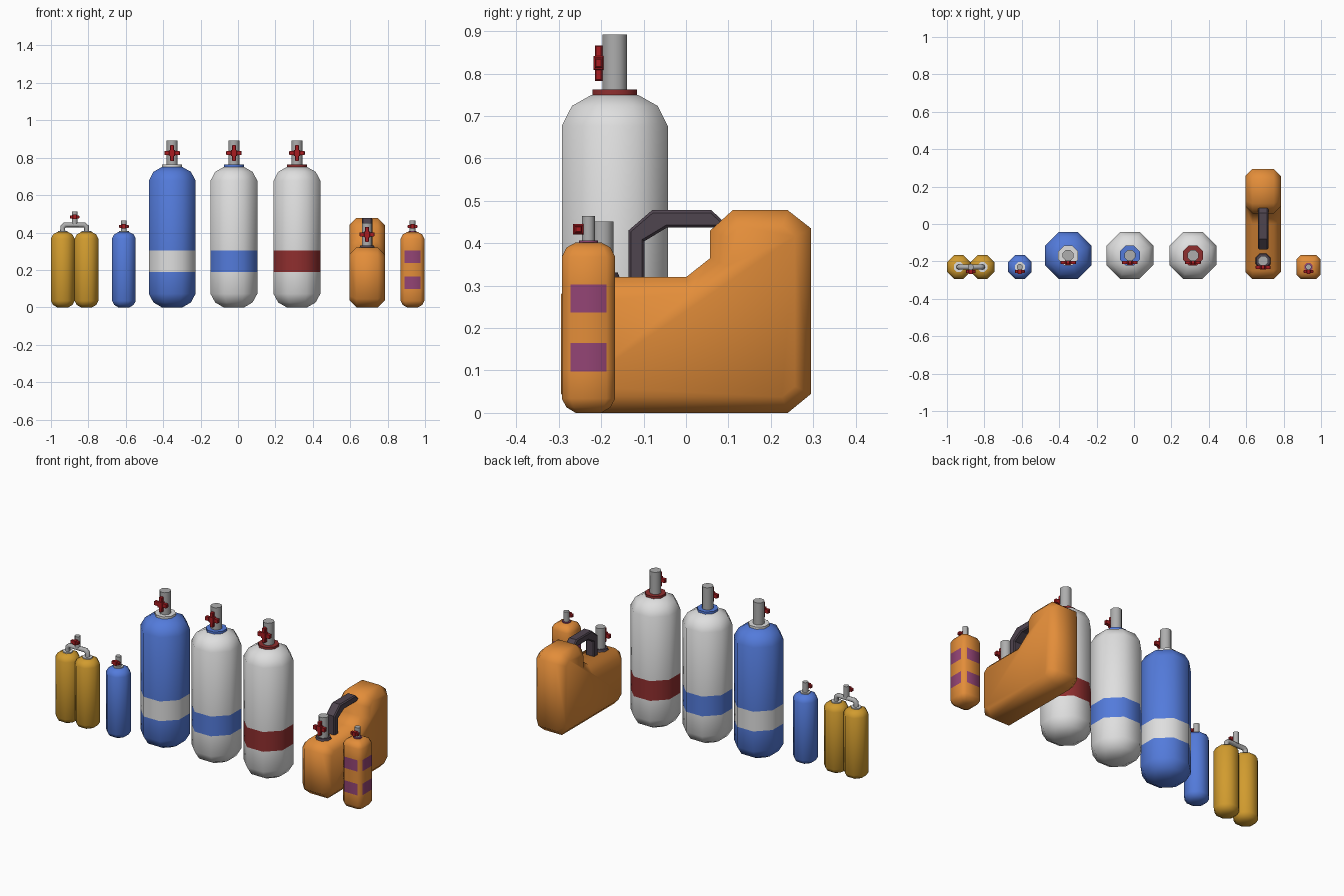
import bpy, bmesh, math

if "Cube" in bpy.data.objects:
    bpy.data.objects.remove(bpy.data.objects["Cube"])


def material(name, rgb):
    m = bpy.data.materials.new(name)
    m.diffuse_color = tuple((c / 255) ** 2.2 for c in rgb) + (1,)
    m.use_nodes = True
    m.node_tree.nodes["Principled BSDF"].inputs["Base Color"].default_value = m.diffuse_color
    return m


ORANGE = material("orange paint", (226, 140, 60))
BLUE = material("blue paint", (84, 122, 218))
WHITE = material("white paint", (222, 222, 222))
YELLOW = material("yellow paint", (208, 154, 50))
MAROON = material("maroon band", (142, 50, 50))
RED = material("red handle", (168, 34, 38))
STEEL = material("grey steel", (172, 172, 172))
PURPLE = material("purple patch", (146, 70, 116))
DARK = material("dark plastic", (80, 70, 80))

REG = math.tan(math.pi / 8)  # flat half width of a regular octagon


def finish(name, bm, mats, angle=50):
    bmesh.ops.recalc_face_normals(bm, faces=bm.faces)
    me = bpy.data.meshes.new(name)
    bm.to_mesh(me)
    bm.free()
    for m in mats:
        me.materials.append(m)
    for p in me.polygons:
        p.use_smooth = True
    me.set_sharp_from_angle(angle=math.radians(angle))
    ob = bpy.data.objects.new(name, me)
    bpy.context.collection.objects.link(ob)
    return ob


def turned(name, x, y, profile, mats, rule=None, c=REG, angle=50):
    """Stack eight-sided rings of (radius, z); rule picks a material per face."""
    bm = bmesh.new()
    octagon = [(1, c), (c, 1), (-c, 1), (-1, c), (-1, -c), (-c, -1), (c, -1), (1, -c)]
    rings = [[bm.verts.new((x + u * r, y + v * r, z)) for u, v in octagon] for r, z in profile]
    for a, b in zip(rings, rings[1:]):
        for i in range(8):
            j = (i + 1) % 8
            bm.faces.new((a[i], a[j], b[j], b[i]))
    bm.faces.new(rings[0])
    bm.faces.new(rings[-1])
    bm.normal_update()
    if rule:
        for f in bm.faces:
            f.material_index = rule(f)
    return finish(name, bm, mats, angle)


def prism(name, x, width, profile, mat, bevel=0.0, angle=50):
    """Extrude a (y, z) outline along x, with optional chamfered rims."""
    bm = bmesh.new()
    sides = [[bm.verts.new((x + s * width / 2, y, z)) for y, z in profile] for s in (-1, 1)]
    n = len(profile)
    caps = [bm.faces.new(s) for s in sides]
    for i in range(n):
        j = (i + 1) % n
        bm.faces.new((sides[0][i], sides[0][j], sides[1][j], sides[1][i]))
    bmesh.ops.recalc_face_normals(bm, faces=bm.faces)
    if bevel:
        rim = list({e for f in caps for e in f.edges})
        bmesh.ops.bevel(bm, geom=rim, offset=bevel, segments=1, affect='EDGES')
    return finish(name, bm, [mat], angle)


def box(name, x, y, z, sx, sy, sz, mat):
    p = [(y - sy / 2, z - sz / 2), (y + sy / 2, z - sz / 2),
         (y + sy / 2, z + sz / 2), (y - sy / 2, z + sz / 2)]
    return prism(name, x, sx, p, mat, 0.003, 30)


def valve(name, x, y, z0, z1, r, zc, arm, tall):
    """Grey stem with a red handle on its front."""
    turned(name + "_stem", x, y, [(r, z0), (r, z1)], [STEEL])
    yf = y - r - 0.009
    t = 0.022 if tall else 0.016
    box(name + "_handle_bar", x, yf, zc, arm * 2, 0.018, t, RED)
    if tall:
        box(name + "_handle_cross_bar", x, yf, zc, t, 0.018, arm * 2, RED)
    box(name + "_handle_hub", x, yf, zc, t * 1.5, 0.024, t * 1.5, RED)


# Three large cylinders with a coloured band and matching collar
YL = -0.168
large = [(0.055, 0), (0.1, 0.026), (0.125, 0.072), (0.125, 0.19), (0.125, 0.305),
         (0.125, 0.677), (0.101, 0.724), (0.055, 0.75)]
band = lambda f: int(0.2 < f.calc_center_median().z < 0.3)
for name, x, body, trim in (("blue_tank", -0.352, BLUE, WHITE),
                            ("white_blue_tank", -0.022, WHITE, BLUE),
                            ("white_maroon_tank", 0.315, WHITE, MAROON)):
    turned(name, x, YL, large, [body, trim], band)
    turned(name + "_collar", x, YL, [(0.053, 0.74), (0.053, 0.763)], [trim])
    valve(name + "_valve", x, YL, 0.76, 0.892, 0.029, 0.825, 0.042, True)

# Small cylinders
YS = -0.23
lower = [(0.03, 0), (0.052, 0.013), (0.063, 0.034)]
upper = [(0.063, 0.368), (0.052, 0.39), (0.03, 0.402)]
for name, x, mat in (("twin_tank_left", -0.937, YELLOW), ("twin_tank_right", -0.81, YELLOW),
                     ("small_blue_tank", -0.61, BLUE)):
    turned(name, x, YS, lower + upper, [mat])
    turned(name + "_collar", x, YS, [(0.026, 0.395), (0.026, 0.408)], [WHITE])
valve("small_blue_valve", -0.61, YS, 0.40, 0.465, 0.015, 0.433, 0.026, False)

# Patched orange cylinder: chamfered square with painted flat sides
cuts = [(0.063, z) for z in (0.098, 0.165, 0.237, 0.303)]


def patch(f):
    z = f.calc_center_median().z
    flat = max(abs(f.normal.x), abs(f.normal.y)) > 0.95
    return int(flat and (0.1 < z < 0.16 or 0.24 < z < 0.3))


turned("patched_tank", 0.933, YS, lower + cuts + upper, [ORANGE, PURPLE], patch, c=0.68)
turned("patched_tank_collar", 0.933, YS, [(0.022, 0.395), (0.022, 0.407)], [PURPLE])
valve("patched_tank_valve", 0.933, YS, 0.40, 0.464, 0.015, 0.433, 0.026, False)

# Pipe joining the twin tanks
cu = bpy.data.curves.new("twin_pipe", 'CURVE')
cu.dimensions = '3D'
cu.bevel_depth = 0.014
cu.bevel_resolution = 2
cu.use_fill_caps = True
path = [(-0.937, 0.395), (-0.937, 0.43), (-0.925, 0.441), (-0.822, 0.441), (-0.81, 0.43), (-0.81, 0.395)]
sp = cu.splines.new('POLY')
sp.points.add(len(path) - 1)
for p, (x, z) in zip(sp.points, path):
    p.co = (x, YS, z, 1)
cu.materials.append(STEEL)
pipe = bpy.data.objects.new("twin_pipe", cu)
bpy.context.collection.objects.link(pipe)
bpy.context.view_layer.objects.active = pipe
pipe.select_set(True)
bpy.ops.object.convert(target='MESH')
valve("twin_valve", -0.8735, YS, 0.445, 0.512, 0.015, 0.483, 0.026, False)

# Fuel can: stepped side outline with chamfered sides
XC = 0.69
can = [(-0.24, 0), (0.24, 0), (0.295, 0.045), (0.295, 0.435), (0.24, 0.478), (0.11, 0.478),
       (0.057, 0.43), (0.057, 0.365), (0.0, 0.32), (-0.25, 0.32), (-0.295, 0.28), (-0.295, 0.045)]
prism("fuel_can", XC, 0.19, can, ORANGE, 0.038, 60)
grip = [(-0.136, 0.31), (-0.098, 0.31), (-0.098, 0.405), (-0.045, 0.437), (0.09, 0.437),
        (0.09, 0.45), (0.06, 0.478), (-0.08, 0.478), (-0.136, 0.43)]
prism("fuel_can_grip", XC, 0.056, grip, DARK, 0.006, 30)
turned("fuel_can_collar", XC, -0.197, [(0.042, 0.315), (0.036, 0.331)], [DARK])
valve("fuel_can_valve", XC, -0.197, 0.32, 0.451, 0.026, 0.39, 0.04, True)
